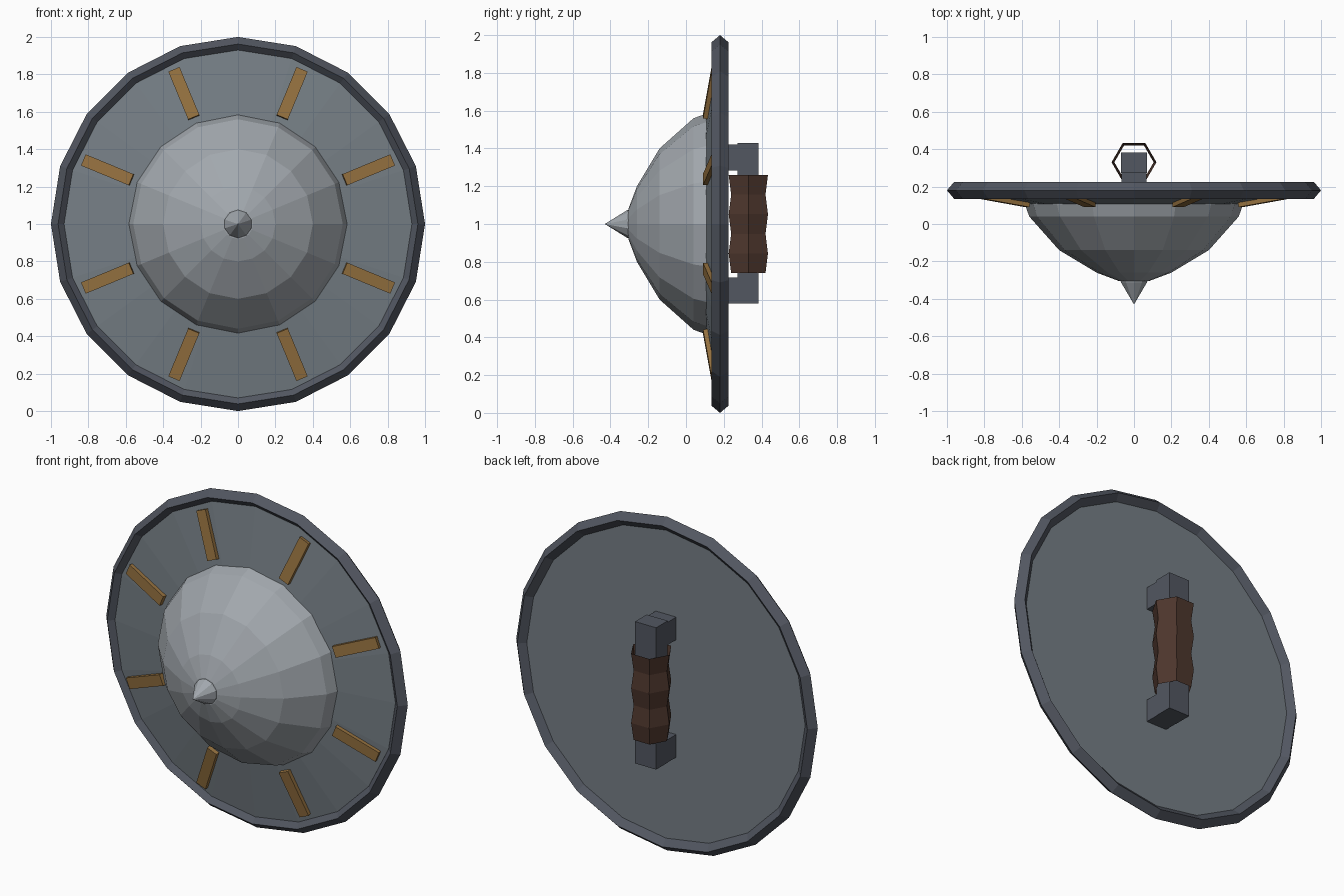
import bpy, bmesh, math
from mathutils import Matrix, Vector

if "Cube" in bpy.data.objects:
    bpy.data.objects.remove(bpy.data.objects["Cube"])


def material(name, rgb):
    m = bpy.data.materials.new(name)
    m.diffuse_color = (*rgb, 1)
    m.use_nodes = True
    m.node_tree.nodes["Principled BSDF"].inputs["Base Color"].default_value = m.diffuse_color
    return m


LIGHT = material("light steel", (0.36, 0.39, 0.42))
PLATE = material("grey steel", (0.18, 0.21, 0.235))
DARK = material("dark iron", (0.085, 0.095, 0.12))
BRONZE = material("bronze", (0.30, 0.165, 0.05))
LEATHER = material("brown leather", (0.075, 0.037, 0.026))


def finish(bm, name, mat, normals=True):
    if normals:
        bmesh.ops.recalc_face_normals(bm, faces=bm.faces)
    me = bpy.data.meshes.new(name)
    bm.to_mesh(me)
    bm.free()
    me.materials.append(mat)
    ob = bpy.data.objects.new(name, me)
    bpy.context.collection.objects.link(ob)
    return ob


def lathe(name, profile, sides, mat, closed=False):
    """Spin (radius, y) points around the y axis through z = 1."""
    bm = bmesh.new()
    rings = []
    for r, y in profile:
        if r == 0:
            rings.append([bm.verts.new((0, y, 1))] * sides)
        else:
            rings.append([bm.verts.new((r * math.sin(a), y, 1 + r * math.cos(a)))
                          for a in (math.tau * i / sides for i in range(sides))])
    pairs = list(zip(rings, rings[1:]))
    if closed:
        pairs.append((rings[-1], rings[0]))
    for p, q in pairs:
        for i in range(sides):
            j = (i + 1) % sides
            bm.faces.new(dict.fromkeys((p[i], p[j], q[j], q[i])))
    return finish(bm, name, mat)


def box(name, size, matrix, mat):
    bm = bmesh.new()
    bmesh.ops.create_cube(bm, size=1, matrix=matrix @ Matrix.Diagonal((*size, 1)))
    return finish(bm, name, mat)


# Shield body: sloped plate, faceted rim, domed boss and spike
lathe("plate", [(0, 0.095), (0.5, 0.095), (0.93, 0.163), (0.93, 0.19), (0, 0.19)], 20, PLATE)
lathe("rim", [(1.0, 0.18), (0.962, 0.135), (0.912, 0.18), (0.962, 0.225)], 20, DARK, closed=True)
lathe("boss", [(0.585, 0.115), (0.583, 0.105), (0.56, 0.04), (0.40, -0.14),
               (0.20, -0.26), (0.08, -0.305), (0, -0.315)], 16, LIGHT)
lathe("spike", [(0, -0.29), (0.077, -0.30), (0.073, -0.312), (0, -0.43)], 10, LIGHT)

# Eight radial straps lying along the slope of the plate
tilt = math.radians(9.5)
for k in range(8):
    a = math.radians(22.5 + 45 * k)
    out = Vector((math.sin(a), 0, math.cos(a)))
    back = Vector((0, 1, 0))
    along = out * math.cos(tilt) + back * math.sin(tilt)
    depth = back * math.cos(tilt) - out * math.sin(tilt)
    side = depth.cross(along)
    rot = Matrix((along, side, depth)).transposed().to_4x4()
    centre = Vector((0, 0, 1)) + out * 0.757 + back * 0.1135 + depth * 0.02
    box(f"strap_{k + 1}", (0.28, 0.065, 0.04), Matrix.Translation(centre) @ rot, BRONZE)

# Handle: two standoffs and an upright bar
for name, z in (("upper_standoff", 1.352), ("lower_standoff", 0.648)):
    box(name, (0.136, 0.13, 0.136), Matrix.Translation((0, 0.225, z)), DARK)
box("handle_bar", (0.14, 0.11, 0.85), Matrix.Translation((0, 0.328, 1.005)), DARK)

# Leather grip: open six-sided tube with a wavy outline
bm = bmesh.new()
rings = []
for i in range(6):
    r = 0.12 if i % 2 == 0 else 0.105
    rings.append([bm.verts.new((r * math.cos(math.tau * k / 6),
                                0.33 + r * math.sin(math.tau * k / 6),
                                1.26 - 0.104 * i)) for k in range(6)])
for p, q in zip(rings, rings[1:]):
    for k in range(6):
        bm.faces.new((p[k], q[k], q[(k + 1) % 6], p[(k + 1) % 6]))
finish(bm, "grip", LEATHER, normals=False)
